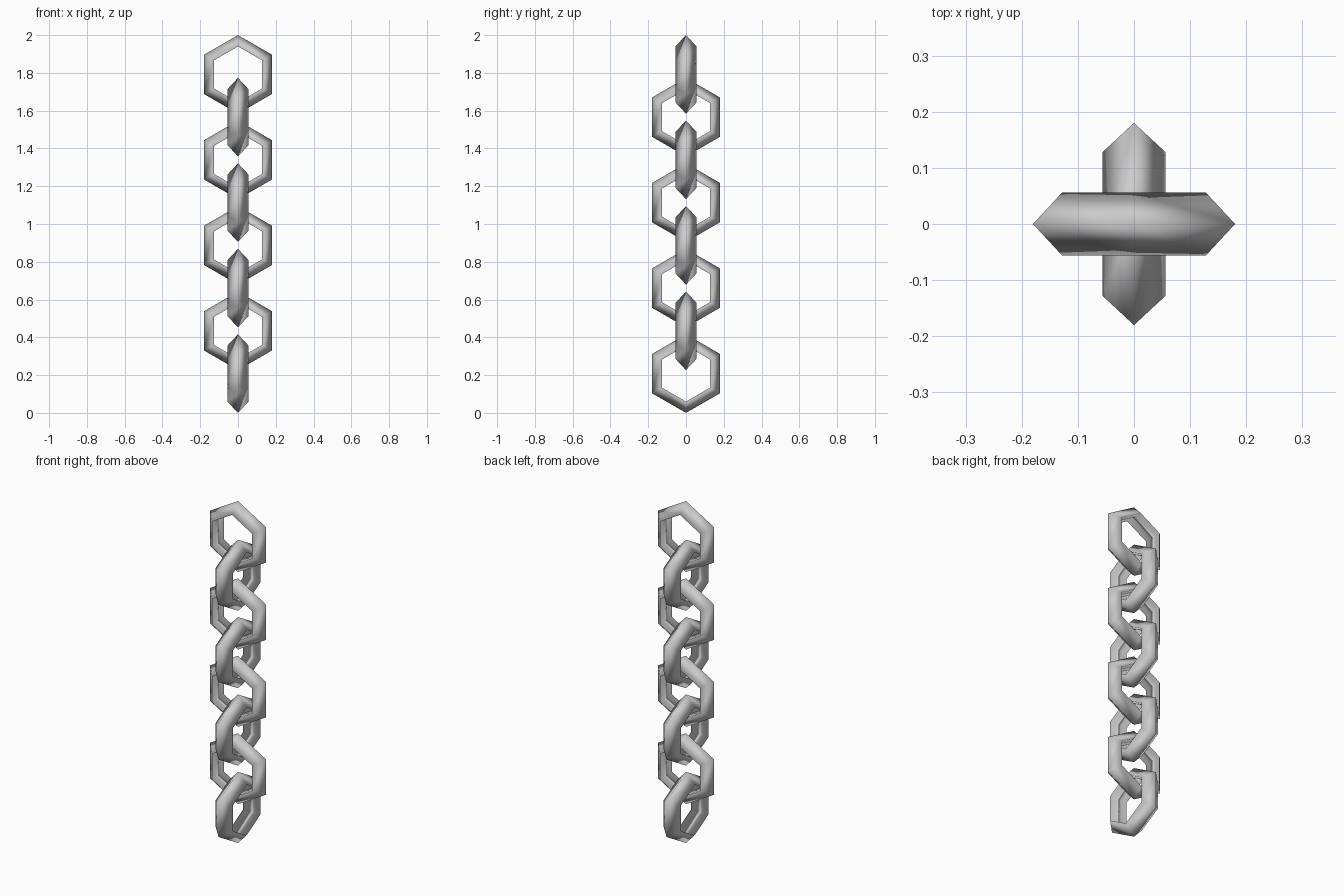
import bpy, bmesh, math

if "Cube" in bpy.data.objects:
    bpy.data.objects.remove(bpy.data.objects["Cube"])

LINKS = 8
R_OUT, R_IN, HALF = 0.208, 0.148, 0.056   # outer ridge, inner face, half width
PITCH = (2 - 2 * R_OUT) / (LINKS - 1)


def make_link_mesh():
    # hexagonal ring in the xz plane with a triangular cross-section
    bm = bmesh.new()
    profile = [(R_OUT, 0), (R_IN, HALF), (R_IN, -HALF)]
    rings = []
    for i in range(6):
        a = math.pi / 2 + i * math.pi / 3
        rings.append([bm.verts.new((r * math.cos(a), y, r * math.sin(a))) for r, y in profile])
    for i in range(6):
        a, b = rings[i], rings[(i + 1) % 6]
        for j in range(3):
            k = (j + 1) % 3
            bm.faces.new((a[j], a[k], b[k], b[j]))
    bmesh.ops.recalc_face_normals(bm, faces=bm.faces)
    for f in bm.faces:
        f.smooth = True
    mesh = bpy.data.meshes.new("chain_link")
    bm.to_mesh(mesh)
    bm.free()
    return mesh


# chain of links, each turned a quarter from the one below
link_mesh = make_link_mesh()
for n in range(LINKS):
    link = bpy.data.objects.new(f"chain_link_{n + 1}", link_mesh)
    link.location.z = R_OUT + n * PITCH
    link.rotation_euler.z = math.pi / 2 if n % 2 == 0 else 0
    bpy.context.collection.objects.link(link)
